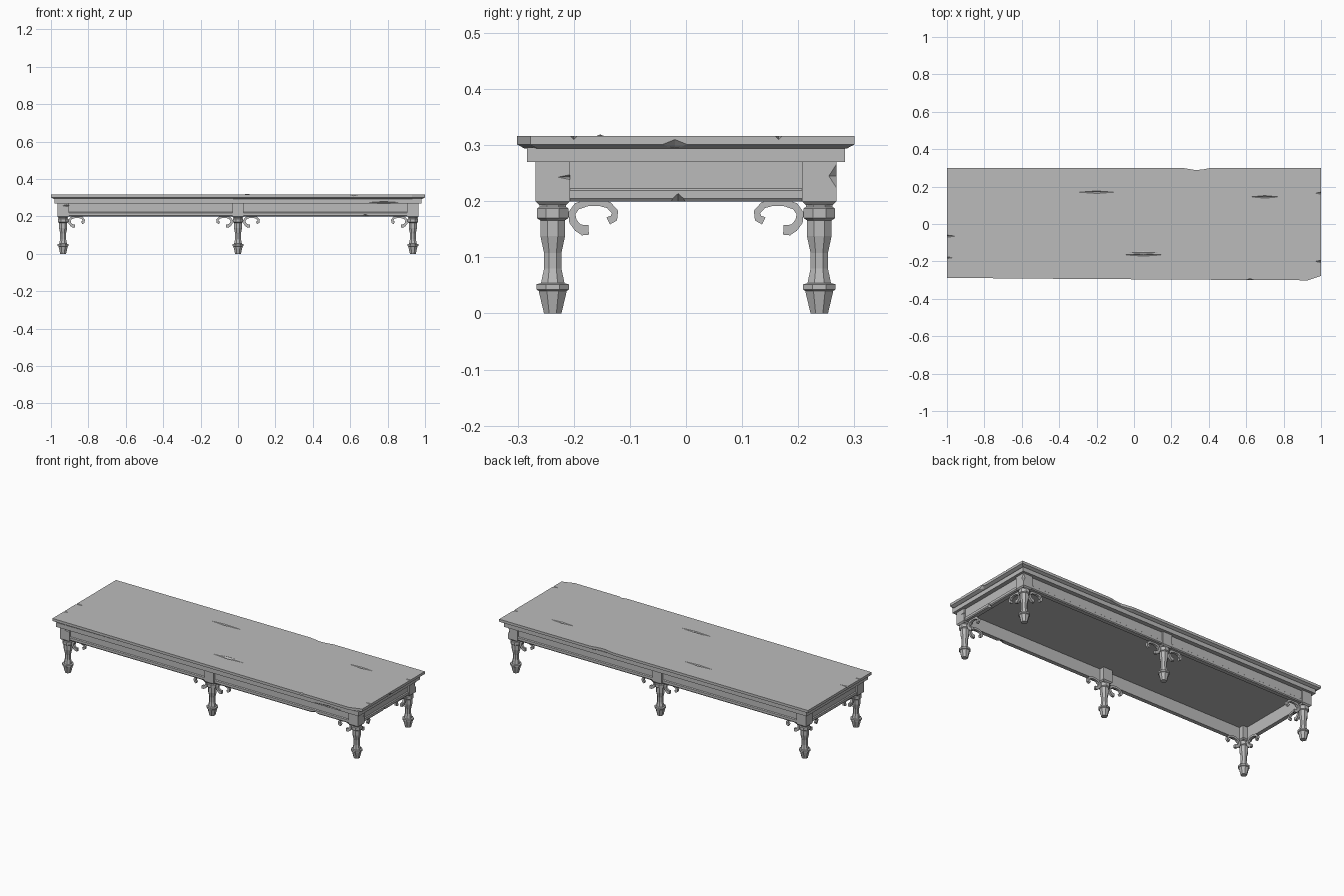
import bpy, bmesh, math
from mathutils import Vector, Matrix

if "Cube" in bpy.data.objects:
    bpy.data.objects.remove(bpy.data.objects["Cube"])

grey = bpy.data.materials.new("worn grey")
grey.diffuse_color = (0.5, 0.5, 0.5, 1)
grey.use_nodes = True
grey.node_tree.nodes["Principled BSDF"].inputs["Base Color"].default_value = grey.diffuse_color


def finish(bm, name):
    bmesh.ops.recalc_face_normals(bm, faces=bm.faces[:])
    me = bpy.data.meshes.new(name)
    bm.to_mesh(me)
    bm.free()
    me.materials.append(grey)
    ob = bpy.data.objects.new(name, me)
    bpy.context.collection.objects.link(ob)
    return ob


def loft(name, rings, closed=False):
    """Join rings of points; cap the ends, or close the profile into a frame."""
    bm = bmesh.new()
    loops = [[bm.verts.new(p) for p in r] for r in rings]
    n = len(loops[0])
    pairs = list(zip(loops, loops[1:]))
    if closed:
        pairs.append((loops[-1], loops[0]))
    else:
        bm.faces.new(loops[0])
        bm.faces.new(loops[-1])
    for a, b in pairs:
        for i in range(n):
            j = (i + 1) % n
            bm.faces.new((a[i], a[j], b[j], b[i]))
    return finish(bm, name)


def rect(hx, hy, z):
    return [(-hx, -hy, z), (hx, -hy, z), (hx, hy, z), (-hx, hy, z)]


def octagon(flat, z):
    r = flat / math.cos(math.pi / 8)
    return [(r * math.cos(a), r * math.sin(a), z)
            for a in (math.pi * (2 * k + 1) / 8 for k in range(8))]


def shards(name, specs):
    """Stretched octahedra (centre, half size), used as chips and splinters."""
    bm = bmesh.new()
    for c, h in specs:
        m = Matrix.Translation(c) @ Matrix.Diagonal((*h, 1))
        tips = [bm.verts.new(m @ Vector(p)) for p in ((0, 0, 1), (0, 0, -1))]
        mid = [bm.verts.new(m @ Vector(p))
               for p in ((1, 0, 0), (0, 1, 0), (-1, 0, 0), (0, -1, 0))]
        for i in range(4):
            for t in tips:
                bm.faces.new((mid[i], mid[(i + 1) % 4], t))
    return finish(bm, name)


def chip(ob, specs):
    """Cut chips out of an object and remove the cutter."""
    cutter = shards("chip_cutter", specs)
    cutter.hide_render = True
    mod = ob.modifiers.new("chips", 'BOOLEAN')
    mod.object = cutter
    mod.operation = 'DIFFERENCE'
    mod.solver = 'EXACT'
    bpy.context.view_layer.update()
    dg = bpy.context.evaluated_depsgraph_get()
    me = bpy.data.meshes.new_from_object(ob.evaluated_get(dg))
    ob.modifiers.clear()
    ob.data = me
    bpy.data.objects.remove(cutter)


# Table top: worn outline, straight edge, undercut bevel
outline = [(-1, -.288), (-.4, -.293), (.4, -.298), (.93, -.301), (1, -.277),
           (1, .3), (.41, .3), (.37, .292), (.33, .288), (.26, .3), (-1, .3)]
top = loft("table_top", [[(x * s, y * t, z) for x, y in outline]
                         for s, t, z in ((.985, .955, .294), (1, 1, .301), (1, 1, .316))])
gouges = [(-.2, .17, .11), (.05, -.165, .12), (.7, .145, .088)]
chip(top, [((x, y, .317), (l, .008, .007)) for x, y, l in gouges] +
     [((1, -.02, .298), (.012, .03, .012)), ((1, .165, .316), (.03, .006, .006)),
      ((1, -.2, .316), (.03, .006, .006)), ((-1, -.065, .316), (.045, .006, .008)),
      ((-1, -.18, .316), (.03, .005, .006)), ((.62, -.302, .316), (.03, .01, .008))])
shards("raised_splinters", [((x, y + .012, .3155), (l * .8, .009, .0035))
                            for x, y, l in gouges[1:2]])

# Board under the top
board = loft("upper_frame", [rect(.98, .283, .27), rect(.98, .283, .296)])
chip(board, [((.78, -.283, .274), (.09, .007, .006))])

# Hollow apron with a moulded lower edge
apron = loft("apron", [rect(.955 + o, .258 + o, z) for o, z in
                       ((0, .272), (0, .223), (.005, .219), (.005, .205), (.001, .2),
                        (-.022, .2), (-.022, .272))], closed=True)
chip(apron, [((.68, -.262, .2), (.03, .02, .012)), ((.96, -.014, .2), (.02, .015, .014))])

# Six turned legs with square blocks
turned = [(.0155, 0), (.025, .04), (.029, .043), (.029, .052), (.021, .054), (.0155, .08),
          (.0155, .108), (.022, .138), (.022, .166), (.028, .17), (.028, .187),
          (.024, .19), (.024, .196)]
blockrings = [(.024, .193), (.0305, .2), (.0305, .271)]
corner_chips = {(1, -1): [((.968, -.2, .243), (.012, .036, .007))],
                (1, 1): [((.965, .27, .245), (.012, .016, .025))],
                (-1, -1): [((-.915, -.27, .258), (.03, .01, .006))]}

# Flat C-scroll bracket: (distance from leg, height, half width)
scroll = [(.064, .149, .0085), (.054, .1485, .0095), (.045, .153, .0075), (.036, .164, .007),
          (.034, .1786, .0065), (.043, .191, .0065), (.061, .197, .006), (.082, .198, .006),
          (.100, .193, .006), (.111, .181, .006), (.109, .170, .007), (.099, .165, .007)]


def bracket(name, x, y, angle):
    rings = []
    for i, (u, z, w) in enumerate(scroll):
        a, b = scroll[max(i - 1, 0)], scroll[min(i + 1, len(scroll) - 1)]
        t = Vector((b[0] - a[0], b[1] - a[1])).normalized()
        nu, nz = -t.y * w, t.x * w
        rings.append([(u + s * nu, d, z + s * nz)
                      for s, d in ((1, .007), (1, -.007), (-1, -.007), (-1, .007))])
    ob = loft(name, rings)
    ob.location = (x, y, 0)
    ob.rotation_euler.z = angle


for sx, xn in ((-1, "left"), (0, "middle"), (1, "right")):
    for sy, yn in ((-1, "front"), (1, "back")):
        tag = f"{yn}_{xn}"
        x, y = sx * .935, sy * .2375
        leg = loft(tag + "_leg", [octagon(r, z) for r, z in turned])
        leg.location = (x, y, 0)
        block = loft(tag + "_leg_block",
                     [[(x + p[0], y + p[1], p[2]) for p in rect(h, h, z)]
                      for h, z in blockrings])
        if (sx, sy) in corner_chips:
            chip(block, corner_chips[(sx, sy)])
        # Brackets run along the sides, and across the ends at the corners
        if sx <= 0:
            bracket(tag + "_bracket_right", x, y, 0)
        if sx >= 0:
            bracket(tag + "_bracket_left", x, y, math.pi)
        if sx:
            bracket(tag + "_bracket_end", x, y, -sy * math.pi / 2)
